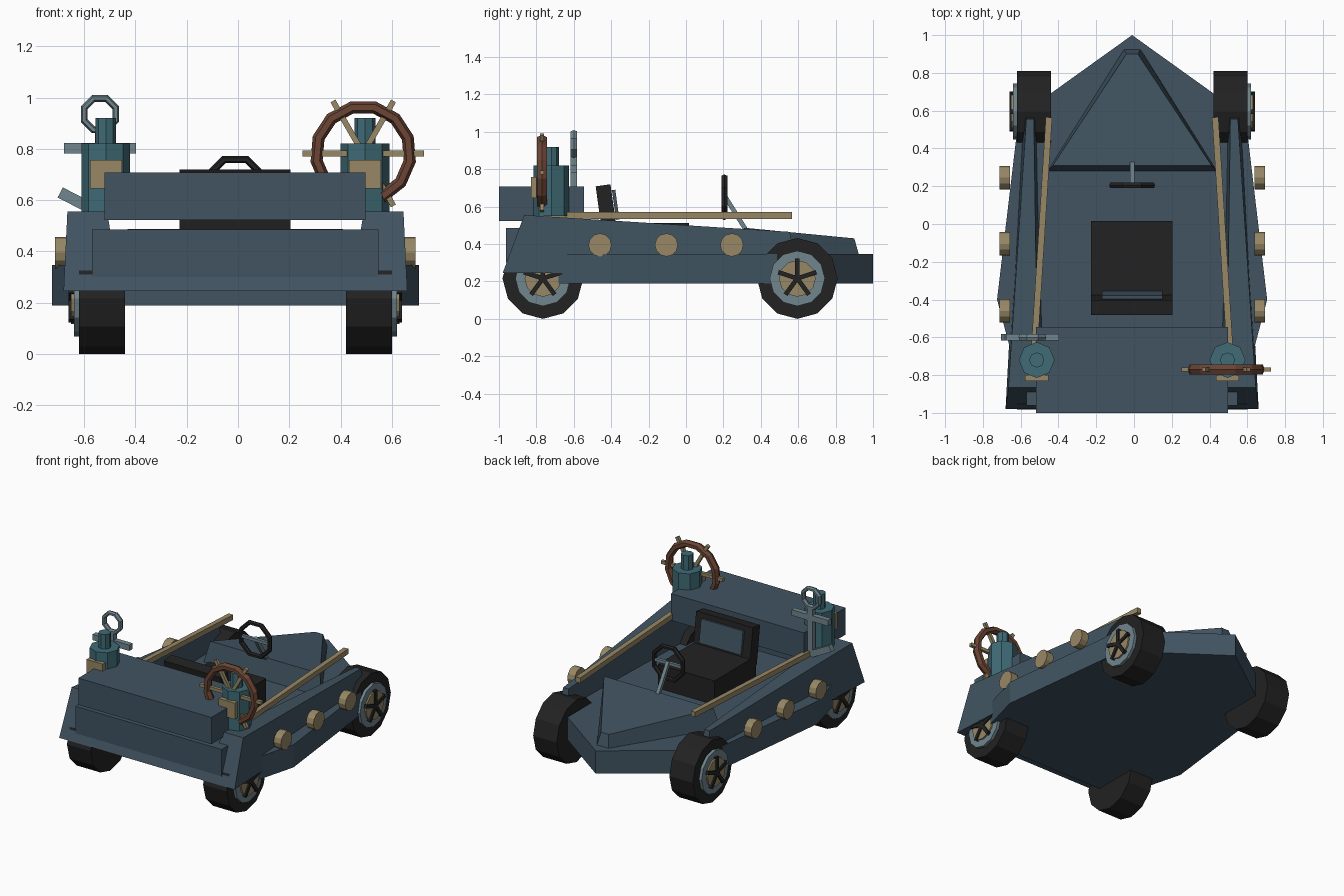
import bpy, bmesh, math
from mathutils import Vector, Matrix

if "Cube" in bpy.data.objects:
    bpy.data.objects.remove(bpy.data.objects["Cube"])

CX = -0.01  # centre line of the body


def material(name, rgb):
    m = bpy.data.materials.new(name)
    m.diffuse_color = (*rgb, 1)
    m.use_nodes = True
    m.node_tree.nodes["Principled BSDF"].inputs["Base Color"].default_value = m.diffuse_color
    return m


HULL = material("slate_blue", (0.052, 0.088, 0.120))
BLACK = material("rubber_black", (0.016, 0.016, 0.016))
TAN = material("tan", (0.31, 0.245, 0.13))
TEAL = material("teal", (0.05, 0.145, 0.18))
BROWN = material("wood_brown", (0.145, 0.058, 0.034))
STEEL = material("steel_grey", (0.16, 0.235, 0.27))


def finish(name, bm, mat):
    bmesh.ops.recalc_face_normals(bm, faces=bm.faces)
    me = bpy.data.meshes.new(name)
    bm.to_mesh(me)
    bm.free()
    ob = bpy.data.objects.new(name, me)
    me.materials.append(mat)
    bpy.context.collection.objects.link(ob)
    return ob


def loft(name, mat, low, high):
    """Solid between two rings with the same number of points."""
    bm = bmesh.new()
    a = [bm.verts.new(p) for p in low]
    b = [bm.verts.new(p) for p in high]
    n = len(a)
    bm.faces.new(a)
    bm.faces.new(b)
    for i in range(n):
        bm.faces.new((a[i], a[(i + 1) % n], b[(i + 1) % n], b[i]))
    return finish(name, bm, mat)


def box(name, mat, lo, hi, rot=None):
    lo, hi = Vector(lo), Vector(hi)
    size, mid = hi - lo, (lo + hi) / 2
    bm = bmesh.new()
    bmesh.ops.create_cube(bm, size=1, matrix=Matrix.Translation(mid)
                          @ (rot or Matrix()) @ Matrix.Diagonal((*size, 1)))
    return finish(name, bm, mat)


def bar(name, mat, p, q, w, h):
    """Straight rectangular bar from p to q."""
    p, q = Vector(p), Vector(q)
    r = (q - p).to_track_quat('Y', 'Z').to_matrix().to_4x4()
    bm = bmesh.new()
    bmesh.ops.create_cube(bm, size=1, matrix=Matrix.Translation((p + q) / 2) @ r
                          @ Matrix.Diagonal((w, (q - p).length, h, 1)))
    return finish(name, bm, mat)


def cyl(name, mat, c, r, depth, n, axis='Z', turn=0.0):
    rot = Matrix.Rotation(math.pi / 2, 4, 'Y') if axis == 'X' else Matrix()
    bm = bmesh.new()
    bmesh.ops.create_cone(bm, cap_ends=True, segments=n, radius1=r, radius2=r, depth=depth,
                          matrix=Matrix.Translation(c) @ rot @ Matrix.Rotation(turn, 4, 'Z'))
    return finish(name, bm, mat)


def ring(name, mat, c, R, tr, ty, n, start=0, end=360):
    """Ring or open arc in the x-z plane with a six-sided section."""
    bm = bmesh.new()
    closed = end - start >= 360
    loops = []
    for i in range(n if closed else n + 1):
        a = math.radians(start + (end - start) * i / n)
        loop = []
        for k in range(6):
            t = k * math.pi / 3
            rad = R + tr * math.cos(t)
            loop.append(bm.verts.new((c[0] + rad * math.cos(a), c[1] + ty * math.sin(t),
                                      c[2] + rad * math.sin(a))))
        loops.append(loop)
    for i in range(n):
        a, b = loops[i], loops[(i + 1) % len(loops)]
        for k in range(6):
            bm.faces.new((a[k], a[(k + 1) % 6], b[(k + 1) % 6], b[k]))
    if not closed:
        bm.faces.new(loops[0])
        bm.faces.new(loops[-1])
    return finish(name, bm, mat)


# Flat boat-shaped hull with pointed bow
half = [(0.60, 0.57), (0.715, -0.40), (0.59, -0.87)]
outline = [(0, 1.0)] + half + [(-x, y) for x, y in reversed(half)]
loft("hull", HULL, [(x + CX, y, 0.19) for x, y in outline], [(x + CX, y, 0.347) for x, y in outline])

# Wedge-shaped bow deck
loft("bow_deck", HULL,
     [(CX + x, y, 0.34) for x, y in ((-0.045, 0.925), (0.045, 0.925), (0.45, 0.28), (-0.45, 0.28))],
     [(CX + x, y, z) for x, y, z in ((-0.03, 0.9, 0.43), (0.03, 0.9, 0.43),
                                     (0.42, 0.31, 0.487), (-0.42, 0.31, 0.487))])

# Both sides: side pods, rails, portholes, wheels
for s, side in ((-1, "left"), (1, "right")):
    def X(x):
        return CX + s * x
    loft("side_pod_" + side, HULL,
         [(X(0.67), -0.98, 0.245), (X(0.585), 0.59, 0.245), (X(0.50), 0.59, 0.245), (X(0.45), -0.98, 0.245)],
         [(X(0.655), -0.865, 0.555), (X(0.56), 0.555, 0.465), (X(0.52), 0.555, 0.465), (X(0.50), -0.865, 0.555)])
    bar("rail_" + side, TAN, (X(0.525), -0.78, 0.553), (X(0.44), 0.565, 0.553), 0.034, 0.036)
    for y in (-0.46, -0.105, 0.245):
        cyl("porthole_" + side, TAN, (X(0.675), y, 0.395), 0.062, 0.055, 12, 'X')
    for y, end in ((-0.765, "rear"), (0.595, "front")):
        tag = end + "_" + side
        cyl("tyre_" + tag, BLACK, (X(0.52), y, 0.216), 0.216, 0.18, 12, 'X')
        cyl("wheel_rim_" + tag, STEEL, (X(0.615), y, 0.216), 0.148, 0.03, 12, 'X')
        cyl("hub_" + tag, TAN, (X(0.625), y, 0.216), 0.098, 0.03, 12, 'X')
        for k in range(5):
            a = math.pi / 2 + k * math.tau / 5
            bar("wheel_spoke_" + tag, BLACK, (X(0.637), y, 0.216),
                (X(0.637), y + 0.107 * math.cos(a), 0.216 + 0.107 * math.sin(a)), 0.026, 0.024)

# Rear panel joining the pods, with the two stern boxes
loft("rear_panel", HULL,
     [(CX + x, y, 0.245) for x, y in ((-0.5, -0.98), (0.5, -0.98), (0.5, -0.85), (-0.5, -0.85))],
     [(CX + x, y, 0.48) for x, y in ((-0.5, -0.893), (0.5, -0.893), (0.5, -0.84), (-0.5, -0.84))])
box("stern_box_lower", HULL, (-0.57, -0.962, 0.30), (0.548, -0.80, 0.486))
box("stern_box_upper", HULL, (-0.52, -1.0, 0.523), (0.497, -0.545, 0.708))

# Seat with leaning backrest and pad
box("seat_cushion", BLACK, (-0.228, -0.44, 0.34), (0.205, 0.015, 0.512))
lean = Matrix.Rotation(math.radians(8), 4, 'X')
box("seat_back", BLACK, (-0.228, -0.465, 0.45), (0.205, -0.385, 0.715), lean)
box("seat_pad", HULL, (-0.17, -0.385, 0.53), (0.15, -0.367, 0.69), lean)

# Steering wheel and column
ring("steering_wheel", BLACK, (CX, 0.205, 0.65), 0.117, 0.015, 0.018, 8, 22.5, 382.5)
bar("steering_column", STEEL, (CX, 0.205, 0.66), (CX, 0.33, 0.46), 0.024, 0.024)
bar("steering_crossbar", STEEL, (CX - 0.11, 0.205, 0.65), (CX + 0.11, 0.205, 0.65), 0.02, 0.02)

# Two capstan posts with plates
for x, side in ((-0.515, "left"), (0.495, "right")):
    cyl("capstan_" + side, TEAL, (x, -0.72, 0.685), 0.095, 0.27, 8, turn=math.pi / 8 * (x > 9))
    cyl("capstan_top_" + side, TEAL, (x, -0.72, 0.86), 0.04, 0.12, 8)
    box("capstan_plate_" + side, TAN, (x - 0.062, -0.83, 0.645), (x + 0.062, -0.80, 0.757))

# Wooden helm wheel with handles
hx, hy, hz = 0.488, -0.77, 0.782
ring("helm_ring", BROWN, (hx, hy, hz), 0.184, 0.024, 0.03, 11, -66, 246)
for k in range(6):
    a = k * math.pi / 3
    bar("helm_spoke", TAN, (hx, hy, hz),
        (hx + 0.236 * math.cos(a), hy, hz + 0.236 * math.sin(a)), 0.022, 0.022)

# Anchor: ring, shank, stock and flukes
ax, ay = -0.538, -0.6
ring("anchor_ring", STEEL, (ax, ay, 0.935), 0.066, 0.014, 0.02, 8, 22.5, 382.5)
box("anchor_shank", STEEL, (ax - 0.02, ay - 0.018, 0.55), (ax + 0.02, ay + 0.018, 0.88))
box("anchor_stock", STEEL, (ax - 0.14, ay - 0.018, 0.782), (ax + 0.14, ay + 0.018, 0.822))
for s in (-1, 1):
    bar("anchor_fluke", STEEL, (ax, ay, 0.55), (ax + s * 0.155, ay, 0.63), 0.036, 0.044)
